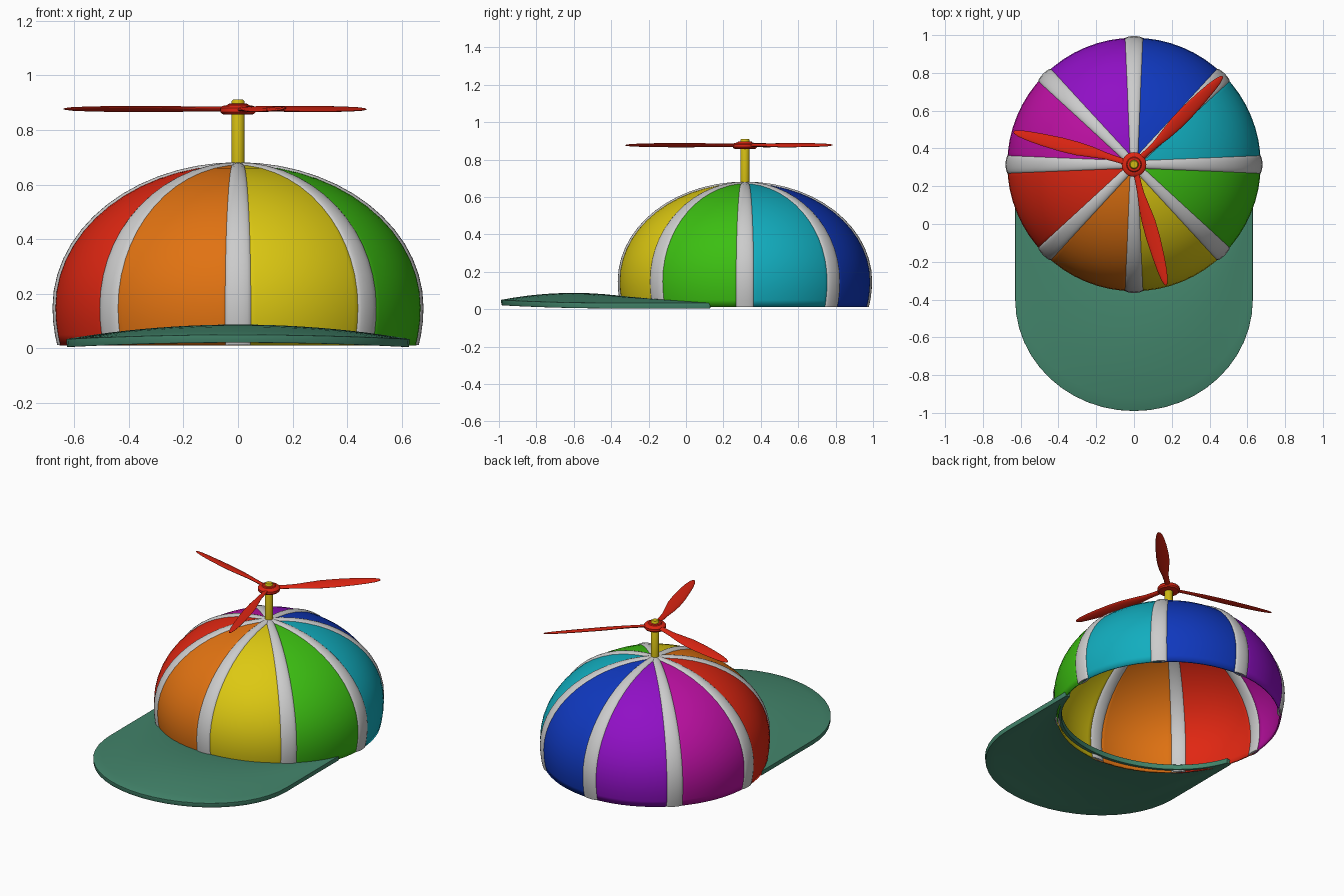
import bpy, bmesh
from math import sin, cos, pi, radians, sqrt, hypot
from mathutils import Vector

if "Cube" in bpy.data.objects:
    bpy.data.objects.remove(bpy.data.objects["Cube"])

CY = 0.315  # centre of the dome in y


def paint(ob, color):
    if color:
        m = bpy.data.materials.new(ob.name + "_colour")
        m.diffuse_color = (*color, 1)
        m.use_nodes = True
        m.node_tree.nodes["Principled BSDF"].inputs["Base Color"].default_value = m.diffuse_color
        ob.data.materials.append(m)


def loft(name, rows, color=None, closed=False):
    """Skin a list of equal point rows; closed rows become capped tubes."""
    bm = bmesh.new()
    vs = [[bm.verts.new(p) for p in row] for row in rows]
    n = len(rows[0])
    for a, b in zip(vs, vs[1:]):
        for i in range(n if closed else n - 1):
            j = (i + 1) % n
            bm.faces.new((a[i], a[j], b[j], b[i]))
    if closed:
        bm.faces.new(vs[0])
        bm.faces.new(vs[-1])
    bmesh.ops.remove_doubles(bm, verts=bm.verts, dist=1e-5)
    bmesh.ops.recalc_face_normals(bm, faces=bm.faces)
    me = bpy.data.meshes.new(name)
    bm.to_mesh(me)
    bm.free()
    ob = bpy.data.objects.new(name, me)
    bpy.context.collection.objects.link(ob)
    paint(ob, color)
    smooth(ob)
    return ob


def smooth(ob, angle=40):
    bpy.ops.object.select_all(action='DESELECT')
    ob.select_set(True)
    bpy.context.view_layer.objects.active = ob
    bpy.ops.object.shade_smooth_by_angle(angle=radians(angle))


def solidify(ob, t):
    m = ob.modifiers.new("thickness", 'SOLIDIFY')
    m.thickness, m.offset = t, 0


def lathe(name, prof, color, n=32):
    rows = [[(r * cos(2 * pi * i / n), CY + r * sin(2 * pi * i / n), z)
             for i in range(n)] for r, z in prof]
    return loft(name, rows, color, closed=True)


# Dome profile (radius, height), rim to crown
profile = [(0.666 - 0.018 * ((0.15 - z) / 0.14) ** 2, z) for z in (0.012, 0.05, 0.1)]
profile += [(0.666 * cos(pi / 2 * i / 14), 0.15 + 0.518 * sin(pi / 2 * i / 14))
            for i in range(15)]

# Eight coloured panels, counter-clockwise from +x
panels = {
    "teal": (0.006, 0.42, 0.52), "blue": (0.005, 0.04, 0.52),
    "purple": (0.28, 0.005, 0.56), "magenta": (0.50, 0.005, 0.36),
    "red": (0.75, 0.02, 0.006), "orange": (0.75, 0.17, 0.006),
    "yellow": (0.72, 0.58, 0.006), "green": (0.045, 0.52, 0.006),
}
for k, (nm, col) in enumerate(panels.items()):
    angs = [pi / 4 * (k + i / 8) for i in range(9)]
    rows = [[(r * cos(a), CY + r * sin(a), z) for a in angs] for r, z in profile]
    solidify(loft("panel_" + nm, rows, col), 0.01)

# Eight padded seams, tapering towards the crown
for k in range(8):
    a = pi / 4 * k
    out, side = Vector((cos(a), sin(a), 0)), Vector((-sin(a), cos(a), 0))
    rows = []
    for i, (r, z) in enumerate(profile):
        p0, p1 = profile[max(i - 1, 0)], profile[min(i + 1, len(profile) - 1)]
        dr, dz = p1[0] - p0[0], p1[1] - p0[1]
        if i == 0:
            dr, dz = 0, 1
        if i == len(profile) - 1:
            dr, dz = -1, 0
        L = hypot(dr, dz)
        nrm = out * (dz / L) + Vector((0, 0, -dr / L))
        c = Vector((0, CY, z)) + out * r
        w = 0.021 + 0.028 * r / 0.666
        rows.append([c + side * (w * cos(t)) + nrm * (0.014 * sin(t))
                     for t in (2 * pi * j / 16 for j in range(16))])
    loft(f"seam_{k + 1}", rows, (0.6, 0.6, 0.6), closed=True)

# Brim: inner edge follows the dome, outer edge is straight sides plus half ellipse
N, M = 48, 10
outer = [(0.628, 0.13 - 0.53 * i / 12) for i in range(12)]
outer += [(0.628 * cos(pi * i / 24), -0.40 - 0.588 * sin(pi * i / 24)) for i in range(25)]
outer += [(-x, y) for x, y in reversed(outer[:12])]
rows = []
for i, (ox, oy) in enumerate(outer):
    a = radians(-17 - 146 * i / N)
    ix, iy = 0.625 * cos(a), CY + 0.625 * sin(a)
    row = []
    for j in range(M + 1):
        v = j / M
        x, y = ix + (ox - ix) * v, iy + (oy - iy) * v
        g = 0.6 + 1.87 * v - 2.17 * v * v
        row.append((x, y, 0.019 + 0.053 * max(0, 1 - (x / 0.628) ** 2) * g))
    rows.append(row)
brim = loft("brim", rows, (0.055, 0.23, 0.145))
solidify(brim, 0.03)
bev = brim.modifiers.new("soft_edge", 'BEVEL')
bev.width, bev.segments, bev.limit_method, bev.angle_limit = 0.011, 3, 'ANGLE', radians(50)

# Propeller post and hub
RED = (0.72, 0.018, 0.006)
lathe("post", [(0.024, 0.66), (0.024, 0.905), (0.019, 0.911)], (0.62, 0.48, 0.006))
lathe("hub", [(0.035, 0.856), (0.058, 0.858), (0.065, 0.866), (0.065, 0.880),
              (0.058, 0.888), (0.040, 0.891), (0.036, 0.896), (0.026, 0.897)], RED)

# Three twisted blades: (distance, half width, sideways drift, half thickness)
stations = [(0.03, 0.016, 0, 0.008), (0.10, 0.016, -0.002, 0.008),
            (0.16, 0.019, -0.004, 0.008), (0.23, 0.029, -0.004, 0.008),
            (0.31, 0.037, -0.001, 0.008), (0.40, 0.038, 0.001, 0.007),
            (0.50, 0.033, 0.003, 0.007), (0.58, 0.026, 0.004, 0.006),
            (0.63, 0.018, 0.004, 0.005), (0.655, 0.009, 0.004, 0.003),
            (0.662, 0.002, 0.004, 0.001)]
for k in range(3):
    a = radians(44.5 + 120 * k)
    out, side = Vector((cos(a), sin(a), 0)), Vector((-sin(a), cos(a), 0))
    up = Vector((0, 0, 1))
    tilt = radians(14)
    u, n = side * cos(tilt) + up * sin(tilt), up * cos(tilt) - side * sin(tilt)
    rows = [[Vector((0, CY, 0.877)) + out * d + side * s
             + u * (w * cos(t)) + n * (h * sin(t))
             for t in (2 * pi * j / 16 for j in range(16))]
            for d, w, s, h in stations]
    loft(f"blade_{k + 1}", rows, RED, closed=True)
